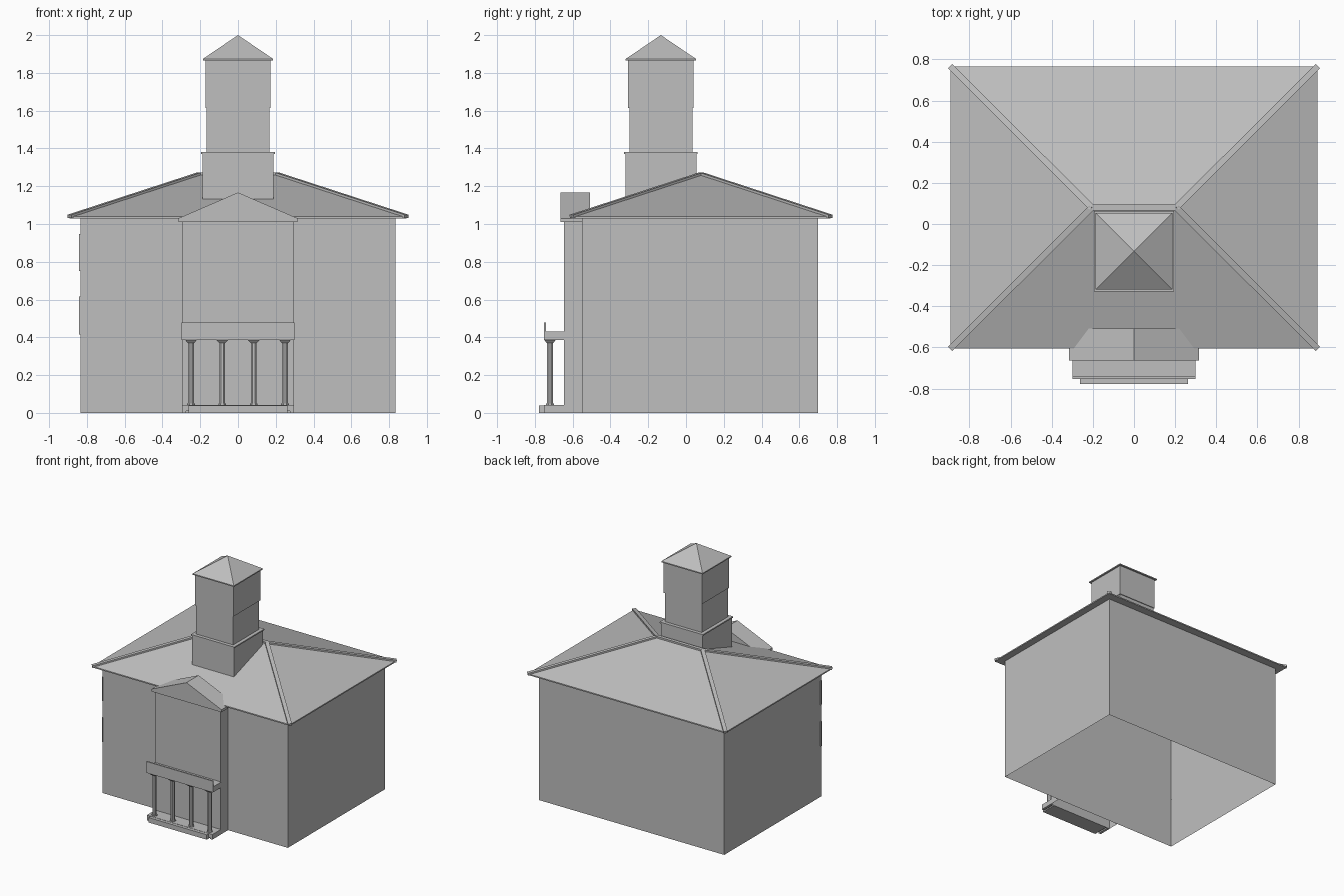
import bpy, bmesh, math
from mathutils import Vector, Matrix

if "Cube" in bpy.data.objects:
    bpy.data.objects.remove(bpy.data.objects["Cube"])

stone = bpy.data.materials.new("plain grey")
stone.diffuse_color = (0.52, 0.52, 0.52, 1)
stone.use_nodes = True
stone.node_tree.nodes["Principled BSDF"].inputs["Base Color"].default_value = stone.diffuse_color


def finish(name, bm):
    bmesh.ops.recalc_face_normals(bm, faces=bm.faces[:])
    me = bpy.data.meshes.new(name)
    bm.to_mesh(me)
    bm.free()
    me.materials.append(stone)
    ob = bpy.data.objects.new(name, me)
    bpy.context.scene.collection.objects.link(ob)
    return ob


def box(name, x0, x1, y0, y1, z0, z1, open_bottom=False, open_top=False):
    bm = bmesh.new()
    bmesh.ops.create_cube(bm, size=1)
    for v in bm.verts:
        v.co = ((x0 + x1) / 2 + v.co.x * (x1 - x0),
                (y0 + y1) / 2 + v.co.y * (y1 - y0),
                (z0 + z1) / 2 + v.co.z * (z1 - z0))
    bmesh.ops.recalc_face_normals(bm, faces=bm.faces[:])
    gone = [f for f in bm.faces if (open_bottom and f.normal.z < -0.5)
            or (open_top and f.normal.z > 0.5)]
    if gone:
        bmesh.ops.delete(bm, geom=gone, context='FACES_ONLY')
    return finish(name, bm)


def square(name, half, z0, z1):
    return box(name, -half, half, TY - half, TY + half, z0, z1)


def bar(name, a, b, w, h):
    """Rectangular bar along a to b, kept upright."""
    a, b = Vector(a), Vector(b)
    d = (b - a).normalized()
    side = d.cross(Vector((0, 0, 1))).normalized()
    up = side.cross(d)
    m = Matrix((d, side, up)).transposed().to_4x4()
    m.translation = (a + b) / 2
    bm = bmesh.new()
    bmesh.ops.create_cube(bm, size=1)
    bmesh.ops.transform(bm, verts=bm.verts, matrix=m @ Matrix.Diagonal(((b - a).length, w, h, 1)))
    return finish(name, bm)


def rod(name, x, y, z0, z1, r0, r1, sides):
    bm = bmesh.new()
    bmesh.ops.create_cone(bm, cap_ends=True, segments=sides, radius1=r0, radius2=r1, depth=z1 - z0)
    bmesh.ops.rotate(bm, verts=bm.verts, matrix=Matrix.Rotation(math.pi / sides, 3, 'Z'))
    bmesh.ops.translate(bm, verts=bm.verts, vec=(x, y, (z0 + z1) / 2))
    return finish(name, bm)


# Main walls, open underneath, and the projecting entrance bay
box("main_walls", -0.835, 0.835, -0.55, 0.70, 0, 1.03, True, True)
box("entrance_bay", -0.295, 0.295, -0.645, -0.55, 0, 1.01, True)

# Hip roof: fascia, slopes and a soffit ring back to the walls
EX, EY0, EY1, RX, RY, EZ, RZ = 0.892, -0.605, 0.765, 0.205, 0.08, 1.04, 1.264
bm = bmesh.new()


def ring(x, y0, y1, z):
    return [bm.verts.new(p) for p in ((-x, y0, z), (x, y0, z), (x, y1, z), (-x, y1, z))]


inner, low, top = ring(0.835, -0.55, 0.70, 1.03), ring(EX, EY0, EY1, 1.03), ring(EX, EY0, EY1, EZ)
for lo, hi in ((inner, low), (low, top)):
    for i in range(4):
        j = (i + 1) % 4
        bm.faces.new((lo[i], lo[j], hi[j], hi[i]))
rl, rr = bm.verts.new((-RX, RY, RZ)), bm.verts.new((RX, RY, RZ))
bm.faces.new((top[0], top[1], rr, rl))
bm.faces.new((top[1], top[2], rr))
bm.faces.new((top[2], top[3], rl, rr))
bm.faces.new((top[3], top[0], rl))
finish("hip_roof", bm)

# Ridge and hip caps
bar("ridge_cap", (-RX, RY, RZ), (RX, RY, RZ), 0.028, 0.018)
for s in (-1, 1):
    for y in (EY0, EY1):
        bar("hip_cap", (s * EX, y, EZ), (s * RX, RY, RZ), 0.03, 0.018)

# Gable over the entrance bay
bm = bmesh.new()
prof = [(-0.316, 1.01), (0.316, 1.01), (0.316, 1.03), (0, 1.167), (-0.316, 1.03)]
f = bm.faces.new([bm.verts.new((x, -0.664, z)) for x, z in prof])
ext = bmesh.ops.extrude_face_region(bm, geom=[f], use_keep_orig=True)
bmesh.ops.translate(bm, verts=[g for g in ext["geom"] if isinstance(g, bmesh.types.BMVert)], vec=(0, 0.156, 0))
finish("entrance_gable", bm)

# Tower in stacked stages
TY = -0.133
square("tower_base", 0.188, 1.04, 1.37)
square("tower_ledge", 0.195, 1.37, 1.38)
square("tower_middle", 0.167, 1.38, 1.615)
square("tower_upper", 0.173, 1.615, 1.865)
square("tower_eave", 0.186, 1.865, 1.874)
rod("tower_roof", 0, TY, 1.874, 2.0, 0.186 * math.sqrt(2), 0, 4)

# Porch: landing, step, columns, slab and parapet
box("porch_landing", -0.296, 0.296, -0.752, -0.645, 0.01, 0.042)
box("porch_step", -0.262, 0.262, -0.777, -0.645, 0, 0.04)
for s in (-1, 1):
    box("porch_side", min(s * 0.275, s * 0.296), max(s * 0.275, s * 0.296), -0.752, -0.645, 0, 0.01)
for x in (-0.249, -0.083, 0.083, 0.249):
    rod("column", x, -0.72, 0.042, 0.375, 0.0165, 0.0165, 8)
    rod("column_foot", x, -0.72, 0.042, 0.05, 0.022, 0.022, 8)
    rod("column_capital", x, -0.72, 0.37, 0.387, 0.024, 0.045, 4)
box("porch_slab", -0.3, 0.3, -0.753, -0.645, 0.386, 0.43)
box("porch_parapet", -0.3, 0.3, -0.753, -0.742, 0.386, 0.478)

# Narrow plates at the front left corner
for z0, z1 in ((0.415, 0.615), (0.75, 0.947)):
    box("corner_plate", -0.842, -0.834, -0.552, -0.535, z0, z1)
